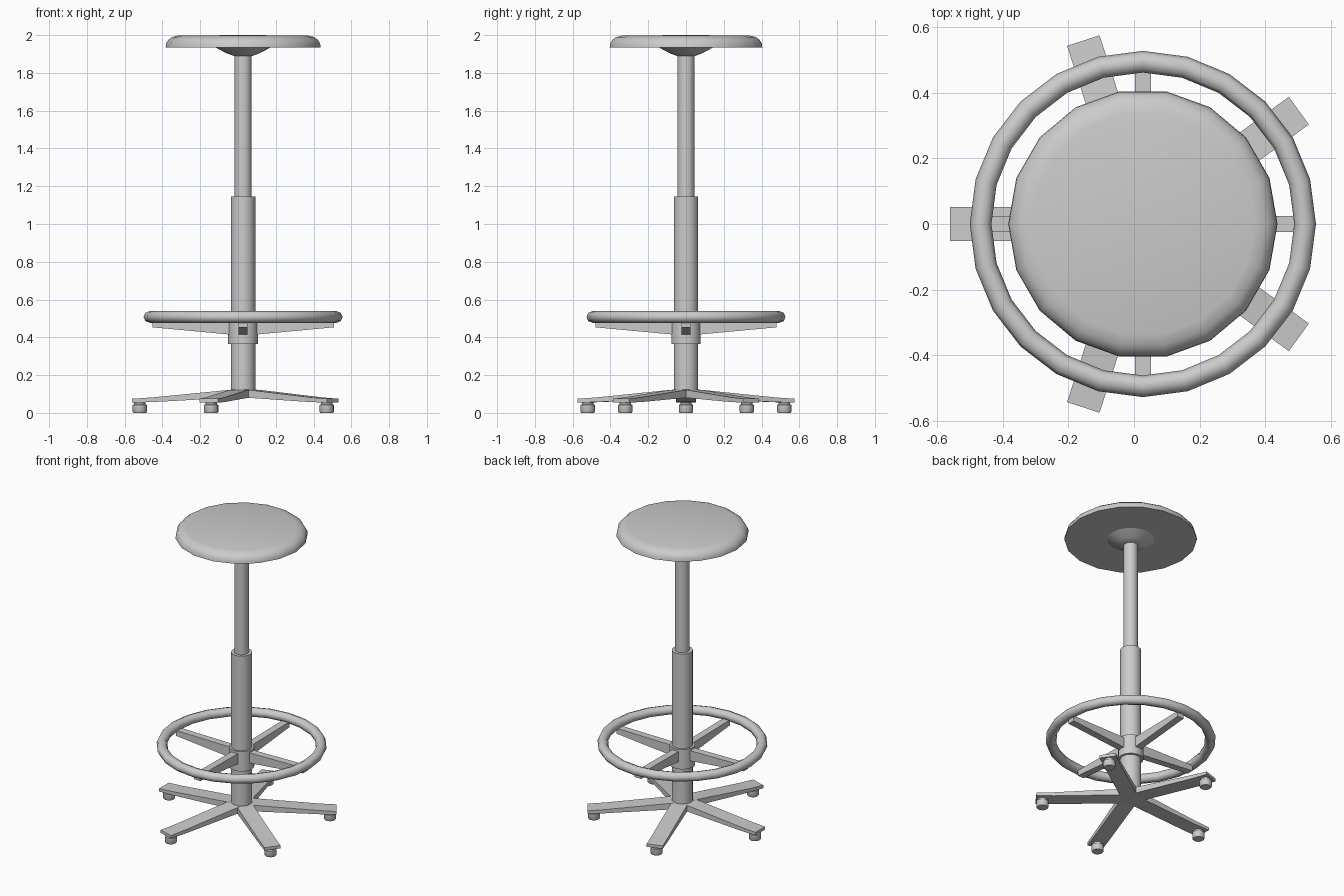
import bpy
import bmesh
from math import cos, sin, pi, radians
from mathutils import Matrix

if "Cube" in bpy.data.objects:
    bpy.data.objects.remove(bpy.data.objects["Cube"], do_unlink=True)

AXIS_X = 0.027  # column axis, offset by the five-leg base

grey = bpy.data.materials.new("light grey")
colour = (0.6, 0.6, 0.6, 1)
grey.use_nodes = True
grey.diffuse_color = colour
grey.node_tree.nodes["Principled BSDF"].inputs["Base Color"].default_value = colour


def finish(name, bm, smooth=40):
    bmesh.ops.recalc_face_normals(bm, faces=bm.faces[:])
    mesh = bpy.data.meshes.new(name)
    bm.to_mesh(mesh)
    bm.free()
    mesh.materials.append(grey)
    obj = bpy.data.objects.new(name, mesh)
    bpy.context.collection.objects.link(obj)
    obj.location.x = AXIS_X
    if smooth:
        bpy.ops.object.select_all(action="DESELECT")
        obj.select_set(True)
        bpy.context.view_layer.objects.active = obj
        bpy.ops.object.shade_smooth_by_angle(angle=radians(smooth))
    return obj


def lathe(name, profile, sides=18, closed=False, smooth=40):
    """Turn a (radius, height) profile around the column axis."""
    bm = bmesh.new()
    rings = []
    for r, z in profile:
        if r == 0:
            rings.append([bm.verts.new((0, 0, z))] * sides)
        else:
            rings.append([bm.verts.new((r * cos(2 * pi * i / sides), r * sin(2 * pi * i / sides), z))
                          for i in range(sides)])
    pairs = list(zip(rings, rings[1:]))
    if closed:
        pairs.append((rings[-1], rings[0]))
    for a, b in pairs:
        for i in range(sides):
            j = (i + 1) % sides
            corners = list(dict.fromkeys((a[i], a[j], b[j], b[i])))
            bm.faces.new(corners)
    return finish(name, bm, smooth)


def arm(name, sections, angle):
    """Loft box sections (radius, half width, bottom, top) outward at an angle."""
    bm = bmesh.new()
    loops = [[bm.verts.new(p) for p in ((r, -w, lo), (r, w, lo), (r, w, hi), (r, -w, hi))]
             for r, w, lo, hi in sections]
    for a, b in zip(loops, loops[1:]):
        for i in range(4):
            j = (i + 1) % 4
            bm.faces.new((a[i], a[j], b[j], b[i]))
    bm.faces.new(loops[0])
    bm.faces.new(loops[-1])
    bm.transform(Matrix.Rotation(angle, 4, "Z"))
    return finish(name, bm, smooth=0)


# Round cushion and the cone beneath it
lathe("seat", [(0, 1.935), (0.41, 1.935), (0.408, 1.955), (0.396, 1.975),
               (0.375, 1.99), (0.34, 1.998), (0, 2.0)], smooth=60)
lathe("seat_mount", [(0, 1.89), (0.05, 1.89), (0.09, 1.905), (0.15, 1.937), (0, 1.937)])

# Telescopic column
lathe("upper_tube", [(0, 1.1), (0.045, 1.1), (0.045, 1.9), (0, 1.9)])
lathe("lower_tube", [(0, 0.09), (0.065, 0.09), (0.065, 1.145), (0, 1.145)])

# Foot ring, its collar and four tapered spokes
lathe("foot_ring", [(0.494 + 0.033 * cos(k * pi / 4), 0.508 + 0.031 * sin(k * pi / 4))
                    for k in range(8)], sides=24, closed=True, smooth=60)
lathe("ring_collar", [(0, 0.365), (0.079, 0.365), (0.079, 0.5), (0, 0.5)])
for n in range(4):
    arm(f"ring_spoke_{n + 1}", [(0.05, 0.024, 0.413, 0.485), (0.48, 0.024, 0.453, 0.49)], n * pi / 2)

# Five-leg base with a round foot under each leg
for n in range(5):
    angle = pi + n * 2 * pi / 5
    arm(f"leg_{n + 1}", [(0, 0.052, 0.08, 0.124), (0.07, 0.052, 0.08, 0.122),
                         (0.48, 0.052, 0.057, 0.082), (0.587, 0.052, 0.055, 0.075)], angle)
    foot = lathe(f"foot_{n + 1}", [(0, 0), (0.034, 0), (0.038, 0.006), (0.038, 0.042),
                                   (0.03, 0.046), (0.03, 0.062), (0, 0.062)], sides=16)
    foot.location.x += 0.547 * cos(angle)
    foot.location.y = 0.547 * sin(angle)
